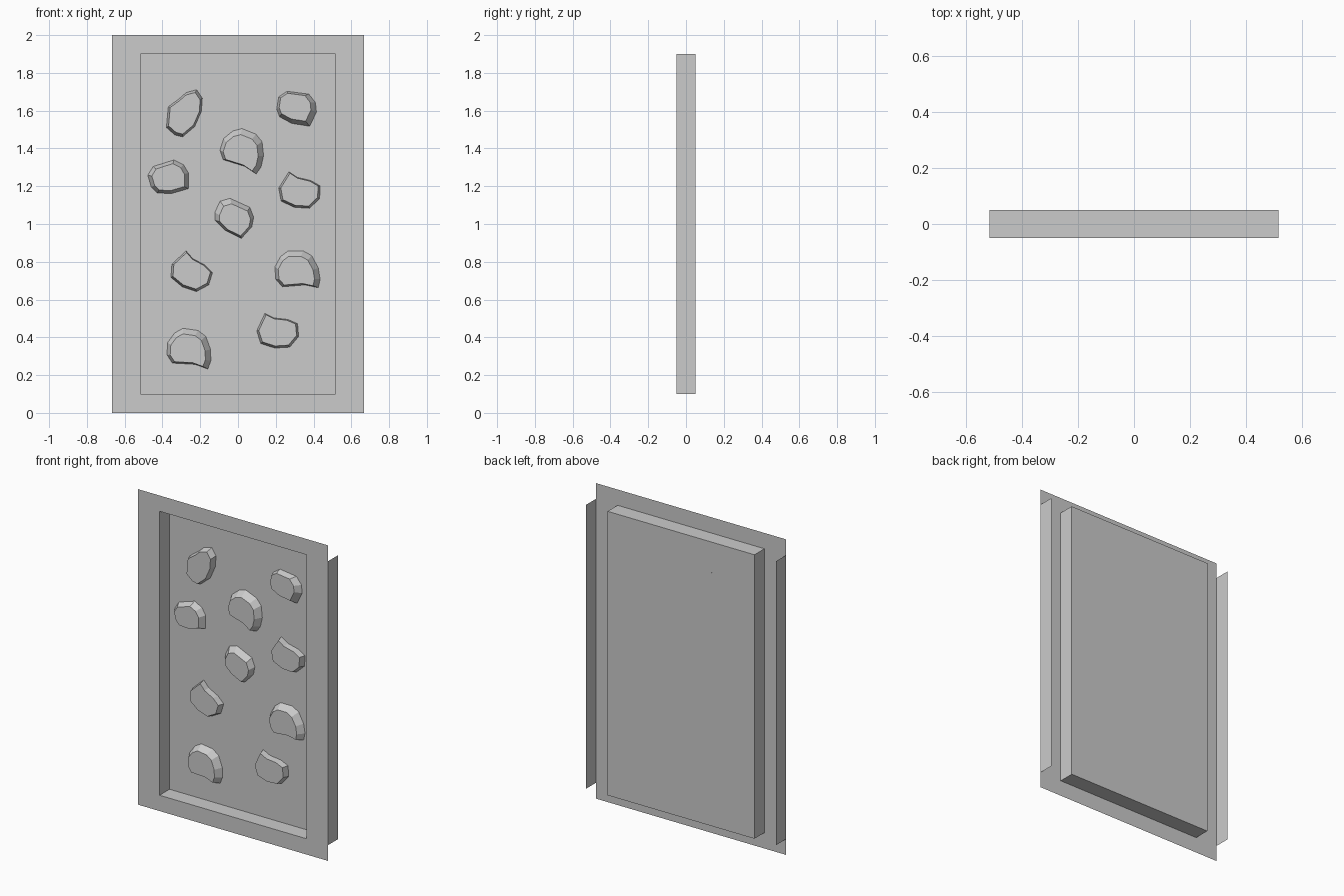
import bpy
from math import radians
from mathutils import Matrix, Vector

if "Cube" in bpy.data.objects:
    bpy.data.objects.remove(bpy.data.objects["Cube"])

W, H = 0.667, 2.0            # outer frame half width, height
X, Z0, Z1 = 0.515, 0.1, 1.9  # recess opening
F, B = -0.05, 0.05           # front and back of the panel


def make(name, verts, faces):
    me = bpy.data.meshes.new(name)
    me.from_pydata(verts, [], faces)
    ob = bpy.data.objects.new(name, me)
    bpy.context.collection.objects.link(ob)
    return ob


def rect(x, z0, z1, y):
    return [(-x, y, z0), (x, y, z0), (x, y, z1), (-x, y, z1)]


def ring(a, b, n):
    return [(a + i, a + (i + 1) % n, b + (i + 1) % n, b + i) for i in range(n)]


# Flat front frame around the recess, recess walls and back plate
make("recessed_panel",
     rect(W, 0, H, F) + rect(X, Z0, Z1, F) + rect(X, Z0, Z1, B),
     ring(0, 4, 4) + ring(4, 8, 4) + [(8, 9, 10, 11)])

# Thin side flanges on the outer edges
for side, s in (("left", -1), ("right", 1)):
    make(side + "_flange",
         [(s * W, F, Z0), (s * W, B, Z0), (s * W, B, Z1), (s * W, F, Z1)],
         [(0, 1, 2, 3)[::s]])

# Hold outlines in hundredths, with the front face scale
SHAPES = {
    "round": (0.8, [(-10.5, 0), (-9.5, 6.5), (-5, 9.5), (6.5, 8), (10, 3.5),
                    (10.5, -1.5), (7, -9), (-2.5, -7.5), (-9, -4)]),
    "hooked": (0.8, [(-12, 1), (-9, 6.5), (-5, 9.5), (3, 9.5), (7.5, 7), (11, .5),
                     (12, -5.5), (11, -10), (4, -8.5), (-8, -9.5), (-11.5, -5.5)]),
    "notched": (0.9, [(-11, -3), (-10.5, 4), (-3, 11), (.5, 7), (7, 3.5),
                      (11, -.5), (9, -7), (2.5, -10.5), (-5, -8)]),
    "tall": (0.88, [(-9.5, -7.5), (-8.5, 3.5), (-3, 7.5), (1, 11), (6.5, 12.5),
                    (9.5, 8), (9, 1), (5.5, -7), (-1, -12.5), (-5, -11.5)]),
}


def hold(shape, x, z, turn, pivot):
    """Tapered hold; the front face shrinks toward the pivot."""
    scale, outline = SHAPES[shape]
    rot = Matrix.Rotation(radians(turn), 2)
    pts = [rot @ Vector(p) for p in outline]
    mid = Vector([(min(p[i] for p in pts) + max(p[i] for p in pts)) / 2 for i in (0, 1)])
    base = [p - mid for p in pts]
    pv = Vector(pivot)
    front = [pv + (p - pv) * scale for p in base]
    n = len(base)
    verts = [(x + p.x / 100, B, z + p.y / 100) for p in base]
    verts += [(x + p.x / 100, B - 0.04, z + p.y / 100) for p in front]
    make(shape + "_hold", verts,
         [f[::-1] for f in ring(0, n, n)] + [tuple(range(2 * n - 1, n - 1, -1))])
    # outlines run clockwise seen from the front
    ob = bpy.context.collection.objects[-1]
    ob.data.flip_normals()


# Climbing holds: shape, position, turn, pivot of the taper
for args in (
    ("tall", -.284, 1.586, 0, (0, 0)),
    ("round", .31, 1.61, 0, (-4, 4)),
    ("round", -.37, 1.25, 25, (0, -1)),
    ("round", -.02, 1.03, -17, (2, -4)),
    ("hooked", .02, 1.385, -22, (-3, -4)),
    ("hooked", .315, .76, 0, (-3, -4.5)),
    ("hooked", -.26, .34, -8, (-3, -4)),
    ("notched", .325, 1.18, 15, (0, 2)),
    ("notched", -.245, .75, 0, (0, 2)),
    ("notched", .21, .435, 22, (0, 2)),
):
    hold(*args)
